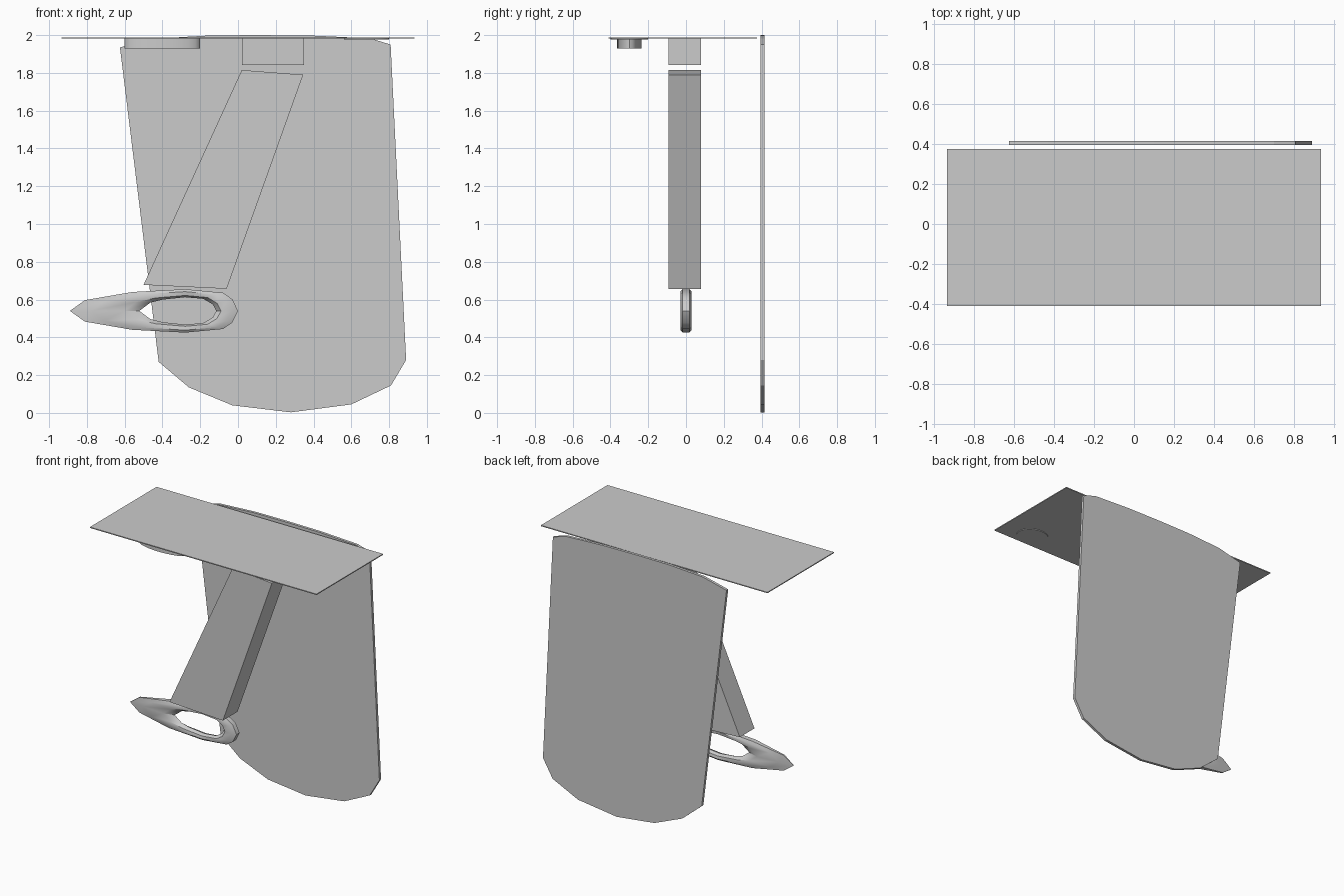
import bpy, bmesh, math
from mathutils import Vector

old = bpy.data.objects.get("Cube")
if old:
    bpy.data.objects.remove(old)

grey = bpy.data.materials.new("plain grey")
grey.use_nodes = True
COLOUR = (0.6, 0.6, 0.6, 1)
grey.diffuse_color = COLOUR
grey.node_tree.nodes["Principled BSDF"].inputs["Base Color"].default_value = COLOUR


def finish(name, bm, smooth=False):
    """Turn a bmesh into a named, coloured object."""
    bmesh.ops.recalc_face_normals(bm, faces=bm.faces)
    mesh = bpy.data.meshes.new(name)
    bm.to_mesh(mesh)
    bm.free()
    obj = bpy.data.objects.new(name, mesh)
    bpy.context.collection.objects.link(obj)
    mesh.materials.append(grey)
    if smooth:
        bpy.ops.object.select_all(action='DESELECT')
        obj.select_set(True)
        bpy.context.view_layer.objects.active = obj
        bpy.ops.object.shade_smooth_by_angle(angle=math.radians(35))
    return obj


def prism(name, points, start, end, axis="y", smooth=False):
    """Extrude a flat outline along y (outline in x, z) or z (outline in x, y)."""
    bm = bmesh.new()
    if axis == "y":
        verts = [bm.verts.new((a, start, b)) for a, b in points]
        move = Vector((0, end - start, 0))
    else:
        verts = [bm.verts.new((a, b, start)) for a, b in points]
        move = Vector((0, 0, end - start))
    face = bm.faces.new(verts)
    result = bmesh.ops.extrude_face_region(bm, geom=[face], use_keep_orig=True)
    moved = [g for g in result["geom"] if isinstance(g, bmesh.types.BMVert)]
    bmesh.ops.translate(bm, verts=moved, vec=move)
    return finish(name, bm, smooth)


def rectangle(x0, x1, y0, y1):
    return [(x0, y0), (x1, y0), (x1, y1), (x0, y1)]


def ellipse(cx, cy, rx, ry, count=24):
    turns = [math.tau * i / count for i in range(count)]
    return [(cx + rx * math.cos(t), cy + ry * math.sin(t)) for t in turns]


# Top slab and the pieces hung beneath it
prism("top_slab", rectangle(-0.935, 0.935, -0.41, 0.375), 1.981, 1.988, "z")
prism("oval_pad", ellipse(-0.4, -0.3, 0.2, 0.065), 1.93, 1.981, "z", True)
prism("thin_disc", ellipse(0.68, -0.3, 0.12, 0.1), 1.976, 1.981, "z", True)
prism("upper_block", rectangle(0.02, 0.35, 1.842, 1.981), -0.093, 0.08)

# Slanted arm
prism("slanted_arm", [(0.02, 1.815), (0.345, 1.79), (-0.06, 0.657), (-0.5, 0.678)],
      -0.093, 0.08)

# Tall rear panel with a rounded lower end
prism("rear_panel", [
    (-0.625, 1.935), (-0.42, 0.27), (-0.26, 0.135), (-0.03, 0.04), (0.28, 0.003),
    (0.6, 0.045), (0.81, 0.145), (0.89, 0.28), (0.808, 1.95), (0.7, 1.983),
    (0.4, 1.997), (0.1, 2.0), (-0.15, 1.998), (-0.43, 1.982)], 0.395, 0.415)


# Pointed ring, lofted through loops around its cross-section
def closed(upper):
    """Complete an upper half outline, x and height, with its mirror."""
    return upper + [(x, -h) for x, h in reversed(upper[1:-1])]


outer = closed([(-0.89, 0), (-0.81, 0.057), (-0.56, 0.1), (-0.28, 0.115),
                (-0.08, 0.096), (-0.03, 0.062), (0, 0)])
inner = closed([(-0.57, 0), (-0.51, 0.045), (-0.42, 0.065), (-0.28, 0.078),
                (-0.17, 0.068), (-0.12, 0.038), (-0.1, 0)])
section = [(0, -0.018), (0.35, -0.03), (0.9, -0.026), (1.15, 0),
           (0.9, 0.026), (0.35, 0.03), (0, 0.018)]

bm = bmesh.new()
loops = []
for blend, depth in section:
    loop = []
    for (ox, oh), (ix, ih) in zip(outer, inner):
        x = ox + (ix - ox) * blend
        taper = min(1, max(0.08, (x + 0.9) / 0.3))
        loop.append(bm.verts.new((x, depth * taper, 0.54 + oh + (ih - oh) * blend)))
    loops.append(loop)
for j, loop in enumerate(loops):
    after = loops[(j + 1) % len(loops)]
    for i in range(len(loop)):
        k = (i + 1) % len(loop)
        bm.faces.new((loop[i], loop[k], after[k], after[i]))
finish("pointed_ring", bm, True)
